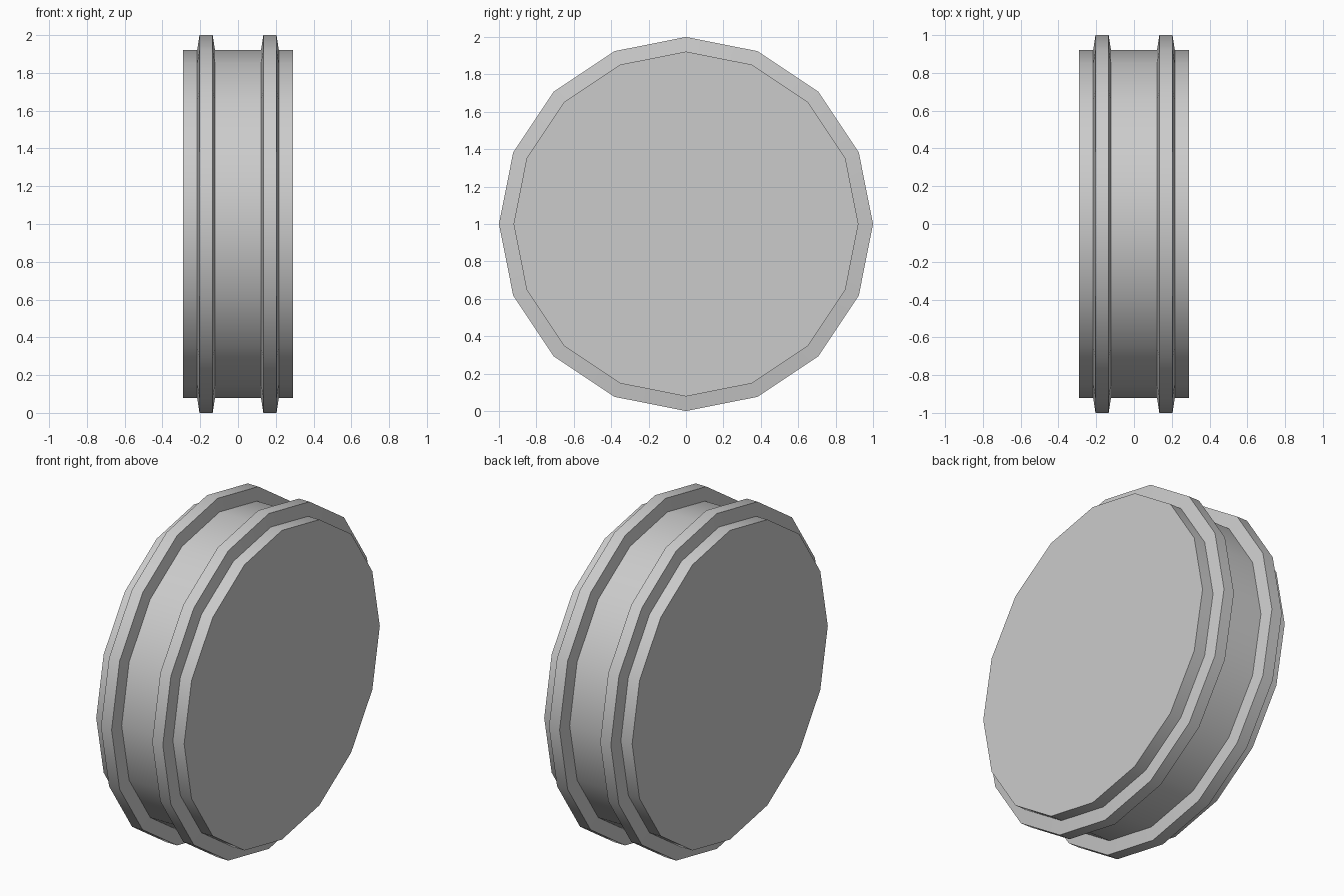
import bpy, bmesh, math

if "Cube" in bpy.data.objects:
    bpy.data.objects.remove(bpy.data.objects["Cube"])

SIDES = 16
BODY_R, RIM_R = 0.922, 1.0

# Half profile (x, radius) from the middle outward, mirrored to the full width
half = [(0.122, BODY_R), (0.134, RIM_R), (0.204, RIM_R), (0.216, BODY_R), (0.29, BODY_R)]
profile = [(-x, r) for x, r in reversed(half)] + half

# Wheel: profile turned around the x axis, closed by flat end discs
bm = bmesh.new()
rings = []
for x, r in profile:
    rings.append([bm.verts.new((x,
                                r * math.sin(2 * math.pi * i / SIDES),
                                1.0 + r * math.cos(2 * math.pi * i / SIDES)))
                  for i in range(SIDES)])
for a, b in zip(rings, rings[1:]):
    for i in range(SIDES):
        j = (i + 1) % SIDES
        bm.faces.new((a[i], a[j], b[j], b[i]))
bm.faces.new(rings[0])
bm.faces.new(rings[-1])
bmesh.ops.recalc_face_normals(bm, faces=bm.faces)

mesh = bpy.data.meshes.new("ridged_wheel")
bm.to_mesh(mesh)
bm.free()
wheel = bpy.data.objects.new("ridged_wheel", mesh)
bpy.context.collection.objects.link(wheel)

# Smooth around the tread, crisp at the ridges and end discs
bpy.context.view_layer.objects.active = wheel
wheel.select_set(True)
bpy.ops.object.shade_smooth_by_angle(angle=math.radians(30))
